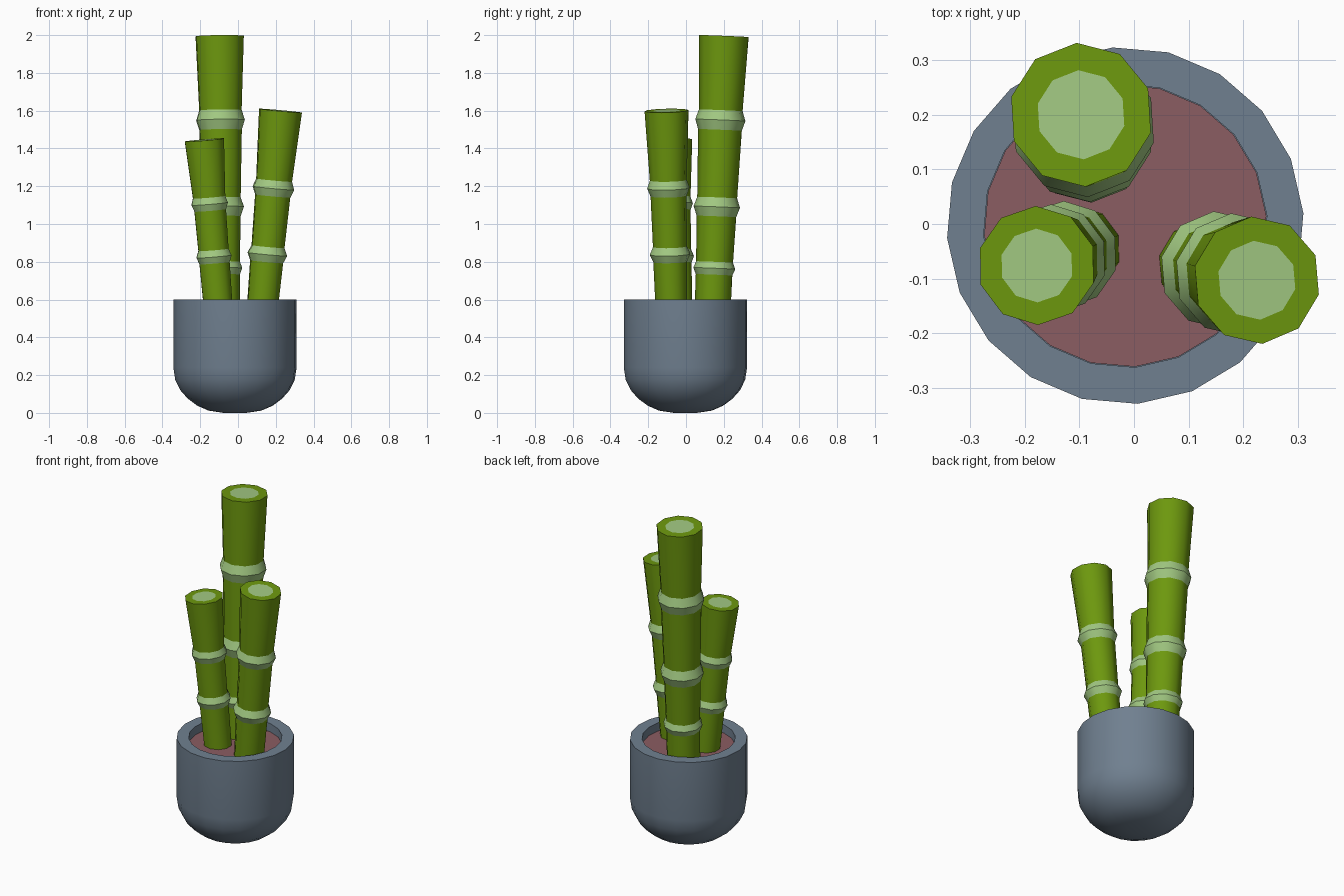
import bpy
import bmesh
from math import cos, sin, tau, radians
from mathutils import Vector

cube = bpy.data.objects.get("Cube")
if cube:
    bpy.data.objects.remove(cube, do_unlink=True)


def material(name, rgb):
    """Flat material from 8-bit sRGB values."""
    lin = [((c / 255 + 0.055) / 1.055) ** 2.4 for c in rgb]
    mat = bpy.data.materials.new(name)
    mat.use_nodes = True
    mat.diffuse_color = (*lin, 1)
    mat.node_tree.nodes["Principled BSDF"].inputs["Base Color"].default_value = (*lin, 1)
    return mat


GLAZE = material("slate glaze", (112, 128, 144))
SOIL = material("reddish soil", (139, 93, 98))
GREEN = material("cane green", (109, 152, 14))
PALE = material("pale green", (162, 201, 130))


def lathe(name, profile, sides, phase, mats, sharp_rings=False):
    """Revolve (radius, height, material of the band above) and cap both ends."""
    bm = bmesh.new()
    rings = []
    for r, z, _ in profile:
        angles = [radians(phase) + tau * i / sides for i in range(sides)]
        rings.append([bm.verts.new((r * cos(a), r * sin(a), z)) for a in angles])
    for low, high, (_, _, mat) in zip(rings, rings[1:], profile):
        for i in range(sides):
            j = (i + 1) % sides
            face = bm.faces.new((low[i], low[j], high[j], high[i]))
            face.material_index = mat
            face.smooth = True
    bm.faces.new(rings[0][::-1]).material_index = profile[0][2]
    bm.faces.new(rings[-1]).material_index = profile[-1][2]
    if sharp_rings:
        for ring in rings:
            for v, w in zip(ring, ring[1:] + ring[:1]):
                bm.edges.get((v, w)).smooth = False
    mesh = bpy.data.meshes.new(name)
    bm.to_mesh(mesh)
    bm.free()
    for mat in mats:
        mesh.materials.append(mat)
    obj = bpy.data.objects.new(name, mesh)
    bpy.context.collection.objects.link(obj)
    return obj


# Pot: rounded base, straight wall, thick rim, open inside
POT_X, POT_Y = -0.016, -0.003
outer = [(0.06, 0), (0.14, 0.012), (0.2, 0.038), (0.25, 0.075), (0.29, 0.12),
         (0.317, 0.175), (0.327, 0.24), (0.327, 0.6), (0.26, 0.6), (0.26, 0.5)]
pot = lathe("pot", [(r, z, 0) for r, z in outer], 20, 4, [GLAZE])
pot.location = (POT_X, POT_Y, 0)
bpy.context.view_layer.objects.active = pot
pot.select_set(True)
bpy.ops.object.shade_smooth_by_angle(angle=radians(35))
pot.select_set(False)

# Soil
soil = lathe("soil", [(0.259, 0.51, 0), (0.259, 0.55, 0)], 20, 4, [SOIL], True)
soil.location = (POT_X, POT_Y, 0)


def cane(name, base, top, r_base, r_top, joints, phase):
    """Leaning cane; joints are (height, half height, radius below, bulge, above)."""
    base, top = Vector(base), Vector(top)
    axis = top - base
    stretch = axis.length / axis.z
    profile = [(r_base, 0, 0)]
    for z, half, below, bulge, above in joints:
        h = z - base.z
        profile += [(below, (h - half) * stretch, 1),
                    (bulge, h * stretch, 1),
                    (above, (h + half) * stretch, 0)]
    profile += [(r_top, axis.length, 0), (r_top * 0.62, axis.length, 1)]
    obj = lathe(name, profile, 10, phase, [GREEN, PALE], True)
    obj.rotation_mode = "QUATERNION"
    obj.rotation_quaternion = Vector((0, 0, 1)).rotation_difference(axis)
    obj.location = base


# Bamboo canes
cane("tall_back_cane", (-0.082, 0.139, 0.5), (-0.097, 0.2, 1.995), 0.095, 0.132,
     [(0.765, 0.034, 0.097, 0.111, 0.098),
      (1.09, 0.05, 0.105, 0.123, 0.106),
      (1.55, 0.052, 0.116, 0.133, 0.116)], 21.5)
cane("left_cane", (0.124, -0.076, 0.5), (0.225, -0.103, 1.6), 0.083, 0.117,
     [(0.84, 0.04, 0.09, 0.108, 0.09),
      (1.19, 0.042, 0.096, 0.113, 0.098)], 23)
cane("right_cane", (-0.1, -0.045, 0.5), (-0.178, -0.076, 1.445), 0.079, 0.109,
     [(0.828, 0.035, 0.084, 0.098, 0.084),
      (1.107, 0.035, 0.088, 0.101, 0.09)], 19)
